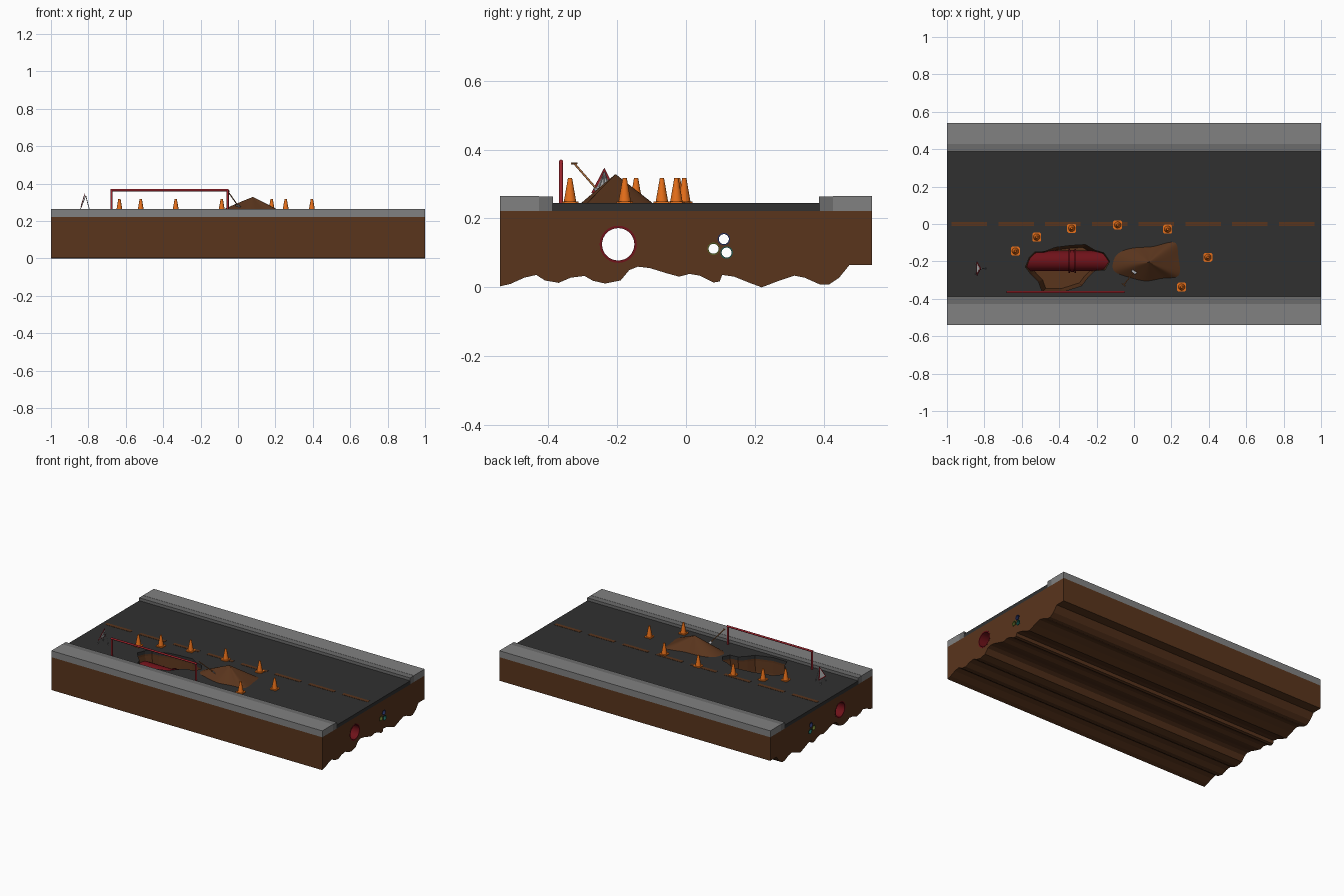
import bpy, bmesh, math
from mathutils import Vector

if "Cube" in bpy.data.objects:
    bpy.data.objects.remove(bpy.data.objects["Cube"])

mats = {}
def paint(ob, col):
    if col not in mats:
        m = bpy.data.materials.new("paint_%d" % len(mats))
        m.diffuse_color = (*col, 1)
        m.use_nodes = True
        m.node_tree.nodes["Principled BSDF"].inputs["Base Color"].default_value = m.diffuse_color
        mats[col] = m
    ob.data.materials.append(mats[col])

SOIL, ASPHALT = (0.1, 0.035, 0.012), (0.03, 0.03, 0.03)
PAVE, KERB = (0.22, 0.22, 0.22), (0.15, 0.15, 0.15)
ORANGE, RED, PIPE = (0.8, 0.16, 0.01), (0.4, 0.02, 0.03), (0.16, 0.006, 0.01)
STEEL, WOOD, WHITE = (0.5, 0.5, 0.52), (0.35, 0.13, 0.04), (0.7, 0.7, 0.7)

def loft(name, loops, col=None, cap=True, closed_ring=False):
    """Bridge successive point loops; cap the ends, or join last to first."""
    bm = bmesh.new()
    rings = [[bm.verts.new(p) for p in l] for l in loops]
    n = len(rings[0])
    pairs = list(zip(rings, rings[1:])) + ([(rings[-1], rings[0])] if closed_ring else [])
    for a, b in pairs:
        for i in range(n):
            j = (i + 1) % n
            bm.faces.new((a[i], a[j], b[j], b[i]))
    if cap:
        bm.faces.new(rings[0])
        bm.faces.new(rings[-1])
        bmesh.ops.recalc_face_normals(bm, faces=bm.faces)
    elif closed_ring:
        bmesh.ops.recalc_face_normals(bm, faces=bm.faces)
    me = bpy.data.meshes.new(name)
    bm.to_mesh(me)
    bm.free()
    ob = bpy.data.objects.new(name, me)
    bpy.context.collection.objects.link(ob)
    if col:
        paint(ob, col)
    return ob

def smooth(ob, deg=40):
    bpy.ops.object.select_all(action='DESELECT')
    ob.select_set(True)
    bpy.context.view_layer.objects.active = ob
    bpy.ops.object.shade_smooth_by_angle(angle=math.radians(deg))

def box(name, x0, x1, y0, y1, z0, z1, col):
    return loft(name, [[(x0, y0, z), (x1, y0, z), (x1, y1, z), (x0, y1, z)] for z in (z0, z1)], col)

def ring(x, y, z, r, n=32):
    return [(x, y + r * math.cos(2 * math.pi * i / n), z + r * math.sin(2 * math.pi * i / n)) for i in range(n)]

def tube(name, x0, x1, y, z, r, inner, col):
    ob = loft(name, [ring(x0, y, z, r), ring(x1, y, z, r), ring(x1, y, z, inner), ring(x0, y, z, inner)],
              col, cap=False, closed_ring=True)
    smooth(ob)

def rod(name, a, b, r0, col, r1=None, n=12):
    a, b = Vector(a), Vector(b)
    q = (b - a).to_track_quat('Z', 'Y')
    loops = []
    for p, r in ((a, r0), (b, r0 if r1 is None else r1)):
        loops.append([p + q @ Vector((r * math.cos(2 * math.pi * i / n), r * math.sin(2 * math.pi * i / n), 0))
                      for i in range(n)])
    ob = loft(name, loops, col)
    smooth(ob)
    return ob

def cut(ob, cutter):
    m = ob.modifiers.new("cut", 'BOOLEAN')
    m.operation, m.solver, m.object = 'DIFFERENCE', 'EXACT', cutter
    bpy.context.view_layer.objects.active = ob
    bpy.ops.object.modifier_apply(modifier=m.name)

# soil block with an uneven underside running along the road
under = [(-.54, .003), (-.51, .01), (-.47, .028), (-.435, .036), (-.41, .02), (-.37, .013), (-.335, .028),
         (-.295, .033), (-.27, .019), (-.235, .011), (-.19, .02), (-.165, .05), (-.14, .06), (-.105, .056),
         (-.06, .042), (-.02, .031), (.01, .039), (.04, .034), (.08, .014), (.098, .017), (.105, .036),
         (.14, .031), (.185, .013), (.22, 0), (.27, .019), (.315, .034), (.345, .028), (.39, .008),
         (.415, .008), (.445, .028), (.475, .065), (.54, .065)]
side = under + [(.54, .222), (-.54, .222)]
soil = loft("soil", [[(x, y, z) for y, z in side] for x in (-1, 1)], SOIL)
road = box("road", -1, 1, -.39, .39, .22, .245, ASPHALT)

# pavements and kerbs on both sides
for s, tag in ((-1, "front"), (1, "back")):
    y = sorted((s * .427, s * .54))
    box(tag + "_pavement", -1, 1, *y, .222, .265, PAVE)
    y = sorted((s * .387, s * .427))
    box(tag + "_kerb", -1, 1, *y, .222, .264, KERB)

# dug pit through road and soil
pit = [(-.58, -.23), (-.56, -.18), (-.53, -.15), (-.48, -.148), (-.42, -.125), (-.34, -.115), (-.26, -.11),
       (-.21, -.14), (-.16, -.155), (-.13, -.20), (-.155, -.245), (-.21, -.25), (-.25, -.29), (-.28, -.33),
       (-.39, -.365), (-.49, -.365), (-.51, -.31), (-.55, -.27)]
cutters = [loft("pit_cutter", [[(-.36 + (x + .36) * f, -.22 + (y + .22) * f, z) for x, y in pit]
                               for z, f in ((.3, 1), (.21, 1), (.14, .95), (.075, .86))])]
cut(road, cutters[0])
cut(soil, cutters[0])

# buried water main and three cable ducts
lines = [("water_main", -.197, .125, .054, .047, PIPE), ("green_duct", .08, .112, .018, .0145, (.1, .13, .02)),
         ("blue_duct", .11, .14, .018, .0145, (.02, .03, .12)), ("teal_duct", .118, .101, .018, .0145, (.01, .1, .08))]
for name, y, z, r, inner, col in lines:
    c = loft(name + "_cutter", [ring(x, y, z, (r + inner) / 2) for x in (-1.1, 1.1)])
    cut(soil, c)
    cutters.append(c)
    tube(name, -1.001, 1.001, y, z, r, inner, col)
for c in cutters:
    bpy.data.objects.remove(c)
for x, w, r in ((-.33, .01, .059), (-.345, .004, .064), (-.315, .004, .064)):
    tube("pipe_collar", x - w, x + w, -.197, .125, r, .05, PIPE)

# dashed centre line
for i in range(8):
    x = -.88 + .25 * i
    box("lane_dash", x - .095, x + .095, -.012, .012, .243, .2465, SOIL)

# spoil heap beside the pit
heap = [(-.12, -.21), (-.1, -.15), (0, -.12), (.095, -.125), (.165, -.1), (.24, -.085), (.235, -.16),
        (.255, -.24), (.245, -.295), (.165, -.285), (.085, -.31), (.03, -.305), (-.05, -.28), (-.12, -.26)][::-1]
loops = []
for f in (1, .8, .55, .3, .1, .01):
    loops.append([(.08 + (x - .08) * f, -.205 + (y + .205) * f,
                   .243 + .086 * (1 - f) + .004 * math.sin(3 * i) * f * (1 - f) * 4)
                  for i, (x, y) in enumerate(heap)])
mound = loft("spoil_heap", loops, SOIL, cap=False)
mound.modifiers.new("soft", 'SUBSURF').render_levels = 2
mound.modifiers["soft"].levels = 2
for p in mound.data.polygons:
    p.use_smooth = True

# shovel stuck in the heap
top, neck = Vector((-.055, -.325, .36)), Vector((-.005, -.262, .288))
d = (neck - top).normalized()
across = d.cross(Vector((0, 0, 1))).normalized()
up = across.cross(d)
rod("shovel_handle", top, neck, .003, WOOD)
rod("shovel_grip", top - across * .012, top + across * .012, .003, WOOD)
blade = [(-.011, 0), (.011, 0), (.015, .012), (.013, .035), (0, .05), (-.013, .035), (-.015, .012)]
loft("shovel_blade", [[neck + across * u + d * v + up * k for u, v in blade] for k in (-.001, .001)], STEEL)

# traffic cones around the works
for x, y in ((-.634, -.145), (-.52, -.07), (-.333, -.023), (-.087, -.005), (.18, -.028), (.395, -.178), (.255, -.337)):
    h, c = .024, .017
    foot = [(h, -c), (h, c), (c, h), (-c, h), (-h, c), (-h, -c), (-c, -h), (c, -h)]
    loft("cone_foot", [[(x + u, y + v, z) for u, v in foot] for z in (.244, .25)], ORANGE)
    rod("cone_body", (x, y, .249), (x, y, .318), .018, ORANGE, .006, 20)

# tubular barrier
y, z = -.363, .365
rod("barrier_rail", (-.682, y, z), (-.05, y, z), .006, RED)
for x in (-.677, -.055):
    rod("barrier_post", (x, y, .243), (x, y, z), .006, RED)

# triangular warning sign on a tripod
def triangle(name, f, t, col):
    pts = [(-.84, -.275, .275), (-.84, -.2, .275), (-.818, -.2375, .347)]
    mid = sum((Vector(p) for p in pts), Vector()) / 3
    n = Vector((.957, 0, -.29))
    loft(name, [[mid + (Vector(p) - mid) * f + n * k for p in pts] for k in (-t, t)], col)
triangle("sign_border", 1, .0015, RED)
triangle("sign_face", .72, .0025, WHITE)
for foot in ((-.85, -.268), (-.85, -.207), (-.79, -.2375)):
    rod("sign_leg", (*foot, .244), (-.814, -.2375, .335), .002, STEEL, n=8)
